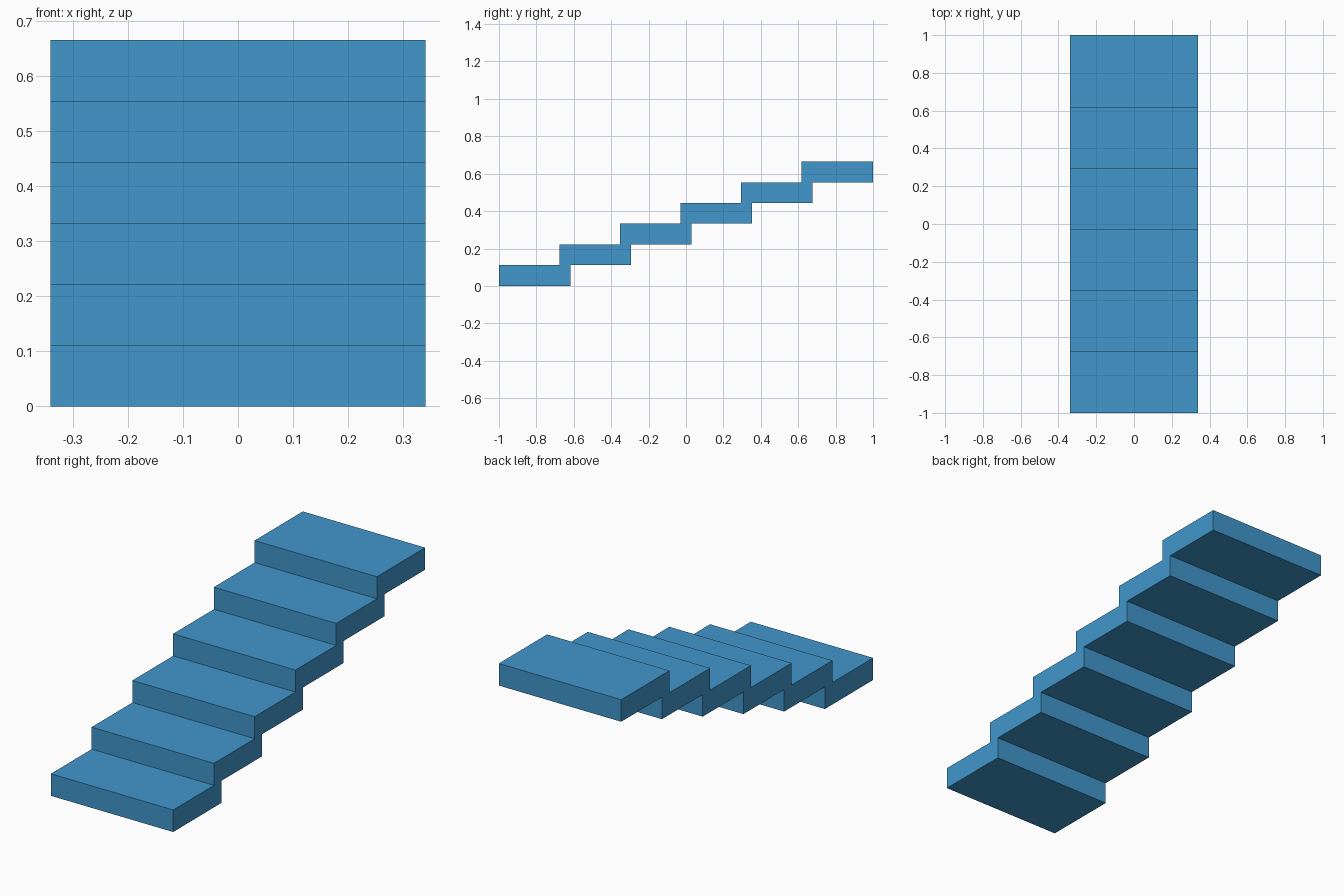
import bpy
import bmesh

STEPS = 6
WIDTH = 0.68
RISE = 0.1108
RUN = 0.3235
DEPTH = 2 - RUN * (STEPS - 1)

cube = bpy.data.objects.get("Cube")
if cube:
    bpy.data.objects.remove(cube, do_unlink=True)

# Blue paint
blue = bpy.data.materials.new("blue")
blue.use_nodes = True
color = (0.053, 0.309, 0.604, 1)
blue.diffuse_color = color
blue.node_tree.nodes["Principled BSDF"].inputs["Base Color"].default_value = color

# Side profile: treads going up, undersides coming back down
upper, lower = [], []
for i in range(STEPS):
    front = -1 + i * RUN
    back = front + DEPTH
    upper += [(front, i * RISE), (front, (i + 1) * RISE)]
    lower += [(back, i * RISE), (back, (i + 1) * RISE)]
# Each riser starts on the tread below, so its foot is shared with that tread
profile = upper + lower[::-1]

# Sweep the profile across the width
bm = bmesh.new()
side = bm.faces.new([bm.verts.new((-WIDTH / 2, y, z)) for y, z in profile])
swept = bmesh.ops.extrude_face_region(bm, geom=[side])
verts = [v for v in swept["geom"] if isinstance(v, bmesh.types.BMVert)]
bmesh.ops.translate(bm, vec=(WIDTH, 0, 0), verts=verts)
bmesh.ops.recalc_face_normals(bm, faces=bm.faces)

mesh = bpy.data.meshes.new("stair_flight")
bm.to_mesh(mesh)
bm.free()
mesh.materials.append(blue)
stairs = bpy.data.objects.new("stair_flight", mesh)
bpy.context.collection.objects.link(stairs)
